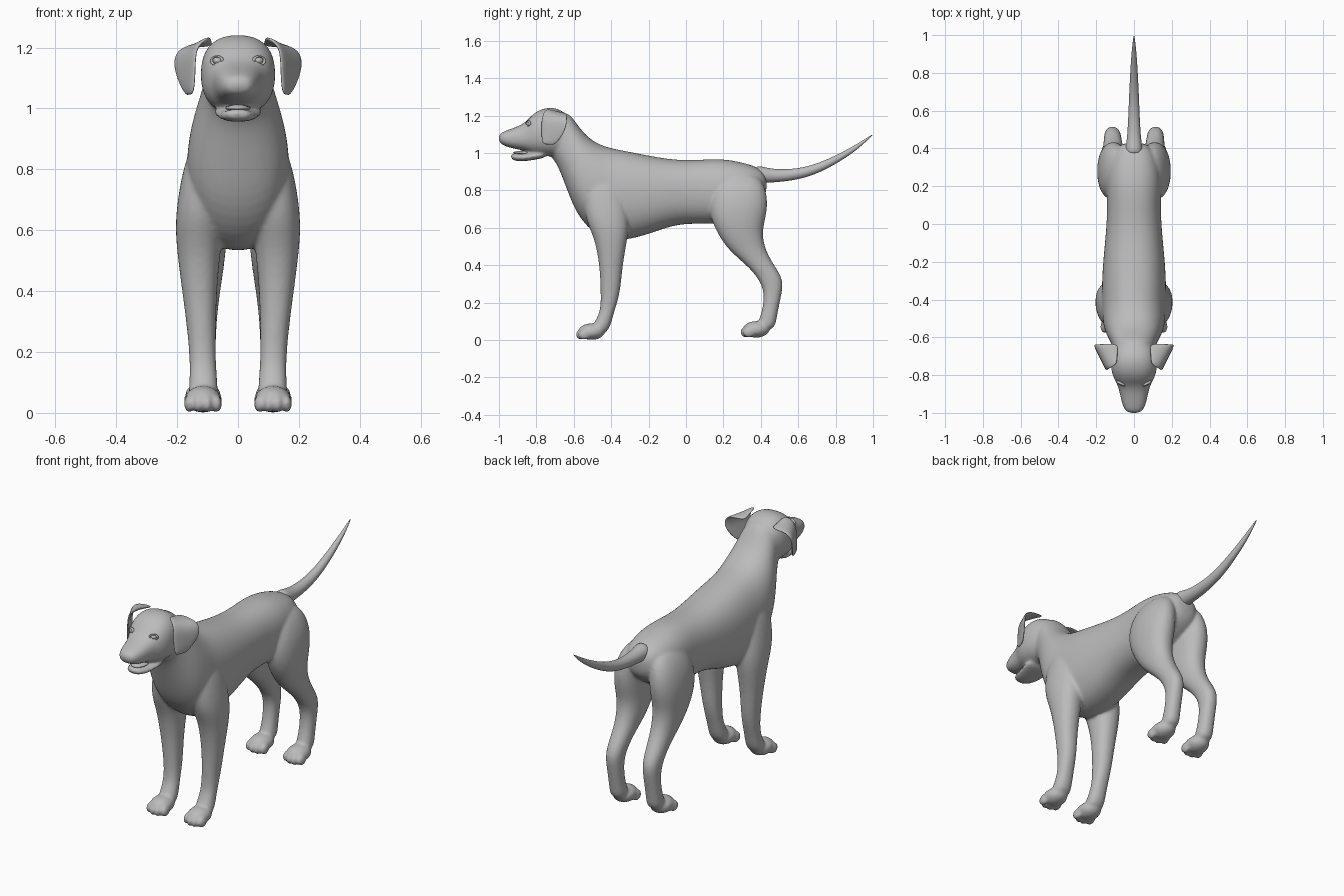
import bpy, bmesh, math
from mathutils import Vector, Matrix

cube = bpy.data.objects.get("Cube")
if cube:
    bpy.data.objects.remove(cube)

coat = bpy.data.materials.new("grey coat")
coat.use_nodes = True
coat.diffuse_color = (0.5, 0.5, 0.5, 1)
coat.node_tree.nodes["Principled BSDF"].inputs["Base Color"].default_value = (0.5, 0.5, 0.5, 1)


def loft(bm, rings, power=2.0, sides=20):
    """Skin rings given as (y, z) of two opposite points, centre x and half width."""
    loops = []
    for ya, za, yb, zb, cx, w in rings:
        a, b = Vector((cx, ya, za)), Vector((cx, yb, zb))
        loop = []
        for i in range(sides):
            t = math.tau * i / sides
            u, v = [math.copysign(abs(k) ** (2 / power), k) for k in (math.cos(t), math.sin(t))]
            loop.append(bm.verts.new((a + b) / 2 + (a - b) / 2 * u + Vector((w * v, 0, 0))))
        loops.append(loop)
    for p, q in zip(loops, loops[1:]):
        for i in range(sides):
            j = (i + 1) % sides
            bm.faces.new((p[i], p[j], q[j], q[i]))
    bm.faces.new(loops[0])
    bm.faces.new(loops[-1])


def leg_rings(rows, side):
    """Level rings from (z, y front, y back, x inner, x outer)."""
    return [(yf, z, yb, z, side * (xi + xo) / 2, (xo - xi) / 2) for z, yf, yb, xi, xo in rows]


def ball(bm, centre, radii, seg=16):
    mat = Matrix.Translation(centre) @ Matrix.Diagonal((*radii, 1))
    bmesh.ops.create_uvsphere(bm, u_segments=seg, v_segments=seg // 2, radius=1, matrix=mat)


def finish(bm, name):
    bmesh.ops.recalc_face_normals(bm, faces=bm.faces)
    for f in bm.faces:
        f.smooth = True
    mesh = bpy.data.meshes.new(name)
    bm.to_mesh(mesh)
    bm.free()
    mesh.materials.append(coat)
    ob = bpy.data.objects.new(name, mesh)
    bpy.context.collection.objects.link(ob)
    return ob


def subdivide(ob, levels=2):
    m = ob.modifiers.new("subdivide", 'SUBSURF')
    m.levels = m.render_levels = levels


def fuse(ob, voxel, rounds):
    """Blend overlapping masses into one continuous skin."""
    subdivide(ob)
    r = ob.modifiers.new("fuse", 'REMESH')
    r.mode, r.voxel_size, r.use_smooth_shade = 'VOXEL', voxel, True
    s = ob.modifiers.new("relax", 'SMOOTH')
    s.factor, s.iterations = 0.5, rounds


# Trunk and neck: top y, top z, bottom y, bottom z, half width
trunk = [(.435, .87, .43, .78, .05), (.40, .92, .40, .73, .10), (.31, .95, .32, .67, .14),
         (.2, .972, .2, .62, .15), (.08, .966, .1, .62, .142), (-.05, .962, -.05, .62, .15),
         (-.2, .988, -.18, .57, .165), (-.32, 1.013, -.3, .535, .172), (-.41, 1.03, -.44, .52, .172),
         (-.48, 1.055, -.57, .64, .168), (-.54, 1.1, -.625, .77, .148), (-.585, 1.16, -.665, .88, .122),
         (-.62, 1.21, -.70, .96, .108), (-.68, 1.23, -.74, .99, .1)]
# Legs: z, front y, back y, inner x, outer x
foreleg = [(.93, -.50, -.38, .05, .13), (.82, -.55, -.33, .04, .18), (.65, -.545, -.3, .04, .208),
           (.55, -.49, -.31, .055, .204), (.4, -.462, -.34, .07, .184), (.25, -.456, -.35, .073, .164),
           (.15, -.456, -.385, .072, .158), (.08, -.50, -.4, .065, .162), (.03, -.52, -.43, .065, .162)]
hindleg = [(.9, .2, .38, .03, .12), (.8, .13, .437, .025, .185), (.68, .12, .437, .025, .2),
           (.58, .16, .405, .035, .19), (.48, .225, .425, .045, .172), (.4, .325, .472, .058, .163),
           (.32, .395, .525, .068, .16), (.24, .422, .51, .073, .155), (.12, .4, .485, .073, .155),
           (.05, .36, .475, .065, .162)]

bm = bmesh.new()
loft(bm, [(a, b, c, d, 0, w) for a, b, c, d, w in trunk], 2.3)
for side in (-1, 1):
    for rows, paw_y, floor in ((foreleg, -.505, 0), (hindleg, .375, .012)):
        loft(bm, leg_rings(rows, side), 2.2)
        ball(bm, (side * .115, paw_y, .045 + floor), (.062, .075, .045))
        for k in range(4):
            reach = .008 if k in (1, 2) else -.006
            ball(bm, (side * (.07 + .03 * k), paw_y - .045 - reach, .03 + floor), (.018, .034, .03))

# Head: y, top z, bottom z, half width
skull = [(-.6, 1.17, 1.0, .08), (-.66, 1.23, .98, .112), (-.72, 1.248, .98, .126), (-.78, 1.235, .985, .122),
         (-.825, 1.205, .995, .105), (-.86, 1.16, 1.012, .083), (-.92, 1.135, 1.022, .072),
         (-.97, 1.118, 1.036, .058), (-1.003, 1.1, 1.058, .036)]
jaw = [(-.74, 1.02, .975, .09), (-.82, 1.0, .962, .075), (-.88, .996, .953, .062), (-.94, 1.002, .962, .04)]
loft(bm, [(y, t, y, b, 0, w) for y, t, b, w in skull], 2.4)
loft(bm, [(y, t, y, b, 0, w) for y, t, b, w in jaw], 2.2)
fuse(finish(bm, "body"), .008, 7)

# Tail: y, z, radius
tail = [(.36, .885, .055), (.42, .882, .043), (.48, .878, .036), (.58, .884, .031), (.68, .908, .027),
        (.78, .953, .022), (.88, 1.01, .016), (.95, 1.06, .009), (1.0, 1.1, .002)]
rings = []
for i, (y, z, r) in enumerate(tail):
    (y0, z0, _), (y1, z1, _) = tail[max(i - 1, 0)], tail[min(i + 1, len(tail) - 1)]
    across = Vector((z0 - z1, y1 - y0)).normalized() * r
    rings.append((y + across.x, z + across.y, y - across.x, z - across.y, 0, r))
bm = bmesh.new()
loft(bm, rings, sides=12)
subdivide(finish(bm, "tail"))

# Ears: front edge and back edge of each row from root to tip
ear = [((.09, -.745, 1.237), (.08, -.63, 1.205)), ((.13, -.765, 1.215), (.17, -.635, 1.205)),
       ((.14, -.775, 1.17), (.21, -.635, 1.18)), ((.14, -.775, 1.11), (.21, -.64, 1.12)),
       ((.148, -.77, 1.045), (.17, -.7, 1.04))]
for side, name in ((1, "left_ear"), (-1, "right_ear")):
    bm = bmesh.new()
    grid = []
    for front, back in ear:
        row = [Vector(front).lerp(Vector(back), k / 3) for k in range(4)]
        grid.append([bm.verts.new((side * p.x, p.y, p.z)) for p in row])
    for p, q in zip(grid, grid[1:]):
        for i in range(3):
            bm.faces.new((p[i], p[i + 1], q[i + 1], q[i]))
    ob = finish(bm, name)
    thick = ob.modifiers.new("thickness", 'SOLIDIFY')
    thick.thickness, thick.offset = .014, 0
    subdivide(ob)

# Eyes with lids
for side, name in ((1, "left"), (-1, "right")):
    centre = Vector((side * .066, -.838, 1.157))
    bm = bmesh.new()
    ball(bm, centre, (.017, .017, .013))
    finish(bm, name + "_eye")
    turn = Matrix.Rotation(side * .45, 4, 'Z')
    bm = bmesh.new()
    rim = []
    for i in range(20):
        t = math.tau * i / 20
        out = Vector((math.cos(t), 0, math.sin(t) * .7))
        ring = []
        for j in range(8):
            s = math.tau * j / 8
            p = out * (.02 + .005 * math.cos(s)) + Vector((0, .007 * math.sin(s) - .007, 0))
            ring.append(bm.verts.new(centre + turn @ p))
        rim.append(ring)
    for i in range(20):
        p, q = rim[i], rim[(i + 1) % 20]
        for j in range(8):
            k = (j + 1) % 8
            bm.faces.new((p[j], p[k], q[k], q[j]))
    finish(bm, name + "_eyelid")

# Nose pad with nostril wings, and tongue
bm = bmesh.new()
ball(bm, (0, -.978, 1.082), (.026, .022, .022))
for side in (-1, 1):
    ball(bm, (side * .017, -.982, 1.078), (.013, .016, .013))
finish(bm, "nose")
bm = bmesh.new()
ball(bm, (0, -.86, 1.002), (.042, .065, .011))
finish(bm, "tongue")
